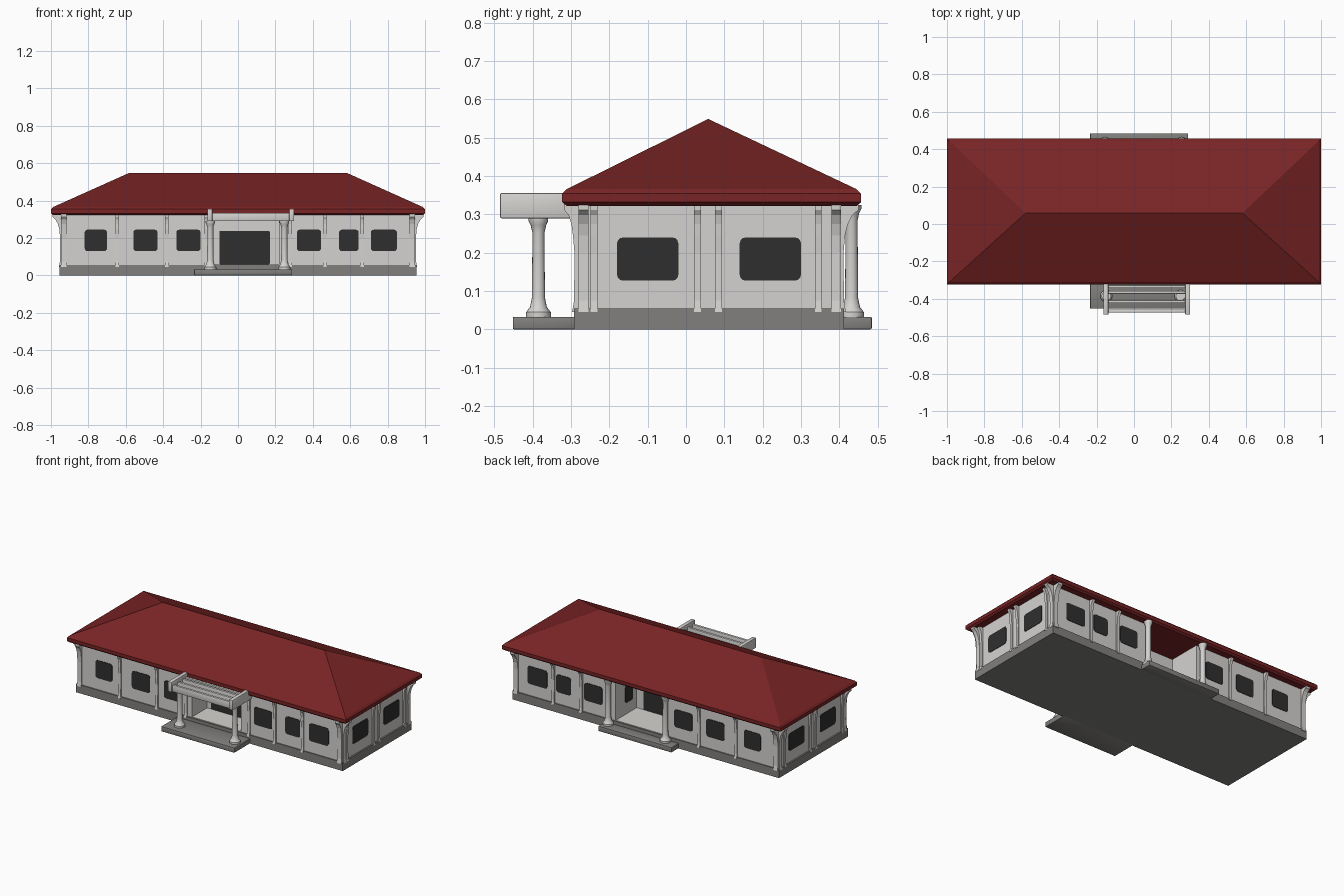
import bpy, bmesh, math
from mathutils import Vector

if "Cube" in bpy.data.objects:
    bpy.data.objects.remove(bpy.data.objects["Cube"])


def mat(name, rgb):
    m = bpy.data.materials.new(name)
    m.diffuse_color = (*rgb, 1)
    m.use_nodes = True
    m.node_tree.nodes["Principled BSDF"].inputs["Base Color"].default_value = m.diffuse_color
    return m


RED = mat("roof red", (0.19, 0.017, 0.018))
WHITE = mat("wall white", (0.66, 0.65, 0.63))
GREY = mat("stone grey", (0.22, 0.215, 0.205))
DARK = mat("window dark", (0.028, 0.028, 0.03))

X, YF, YB = 0.945, -0.285, 0.405      # wall planes
BASE, EAVE = 0.055, 0.325
RX0, RX1 = -0.13, 0.22                # entrance recess sides


def finish(name, bm, m, smooth=False):
    bmesh.ops.recalc_face_normals(bm, faces=bm.faces)
    me = bpy.data.meshes.new(name)
    bm.to_mesh(me)
    bm.free()
    me.materials.append(m)
    ob = bpy.data.objects.new(name, me)
    bpy.context.collection.objects.link(ob)
    if smooth:
        bpy.context.view_layer.objects.active = ob
        ob.select_set(True)
        bpy.ops.object.shade_smooth_by_angle(angle=math.radians(35))
        ob.select_set(False)
    return ob


def box(name, x0, x1, y0, y1, z0, z1, m, bevel=0.0):
    bm = bmesh.new()
    bmesh.ops.create_cube(bm, size=1)
    for v in bm.verts:
        v.co = Vector(((x0, x1)[v.co.x > 0], (y0, y1)[v.co.y > 0], (z0, z1)[v.co.z > 0]))
    if bevel:
        bmesh.ops.bevel(bm, geom=bm.edges[:], offset=bevel, segments=2, profile=0.5, affect='EDGES')
    return finish(name, bm, m, bevel > 0)


def prism(name, pts, direction, m, smooth=False):
    """Extrude a closed 3D outline along a direction."""
    bm = bmesh.new()
    f = bm.faces.new([bm.verts.new(p) for p in pts])
    r = bmesh.ops.extrude_face_region(bm, geom=[f])
    bmesh.ops.translate(bm, vec=direction, verts=[g for g in r["geom"] if isinstance(g, bmesh.types.BMVert)])
    return finish(name, bm, m, smooth)


def wall_frame(side, along):
    """Point on a wall, outward direction and along direction."""
    return {"front": (Vector((along, YF, 0)), Vector((0, -1, 0)), Vector((1, 0, 0))),
            "back": (Vector((along, YB, 0)), Vector((0, 1, 0)), Vector((1, 0, 0))),
            "right": (Vector((X, along, 0)), Vector((1, 0, 0)), Vector((0, 1, 0))),
            "left": (Vector((-X, along, 0)), Vector((-1, 0, 0)), Vector((0, 1, 0)))}[side]


def plate(name, p, out, tan, a, b, z0, z1, r=0.016):
    """Thin rounded window plate lying on a wall."""
    pts = []
    for i, (s, z) in enumerate(((b - r, z1 - r), (a + r, z1 - r), (a + r, z0 + r), (b - r, z0 + r))):
        for k in range(4):
            t = math.radians(90 * i + 30 * k)
            pts.append(p - out * 0.002 + tan * (s + r * math.cos(t)) + Vector((0, 0, z + r * math.sin(t))))
    prism(name, pts, out * 0.005, DARK)


def pilaster(side, along, flare, width=0.022):
    """Wall pilaster whose head curves out under the eave."""
    p, out, tan = wall_frame(side, along)
    prof = [(-0.01, BASE - 0.01), (0.012, BASE - 0.01), (0.007, 0.075), (0.006, 0.2), (0.010, 0.245),
            (0.3 * flare + 0.004, 0.275), (0.65 * flare, 0.298), (flare, 0.312), (flare, EAVE + 0.005), (-0.01, EAVE + 0.005)]
    prism(side + "_pilaster", [p + out * o + Vector((0, 0, z)) - tan * width / 2 for o, z in prof], tan * width, WHITE)


def column(name, x, y, z0, z1, r):
    """Turned round column with spread foot and head."""
    prof = [(0, z0), (r * 1.9, z0), (r * 1.9, z0 + 0.012), (r * 1.3, z0 + 0.025), (r, z0 + 0.05),
            (r * 0.92, z1 - 0.04), (r * 1.2, z1 - 0.02), (r * 1.5, z1 - 0.01), (r * 1.5, z1), (0, z1)]
    bm = bmesh.new()
    vs = [bm.verts.new((x + a, y, z)) for a, z in prof]
    es = [bm.edges.new(e) for e in zip(vs, vs[1:])]
    bmesh.ops.spin(bm, geom=vs + es, cent=(x, y, 0), axis=(0, 0, 1), angle=math.tau, steps=16)
    bmesh.ops.remove_doubles(bm, verts=bm.verts[:], dist=1e-5)
    finish(name, bm, WHITE, True)


# Plinth and entrance steps
box("plinth", -0.955, 0.955, -0.292, 0.412, 0, BASE, GREY)
box("front_step", -0.235, 0.29, -0.452, -0.28, 0, 0.033, GREY, 0.004)
box("back_step", -0.235, 0.29, 0.40, 0.485, 0, 0.033, GREY, 0.004)
box("recess_floor", RX0, RX1, YF, YB, BASE - 0.01, BASE + 0.003, WHITE)

# Walls: two wings and a set-back middle part
MF, MB = -0.13, 0.19
box("left_wing", -X, RX0, YF, YB, BASE - 0.01, EAVE + 0.005, WHITE)
box("right_wing", RX1, X, YF, YB, BASE - 0.01, EAVE + 0.005, WHITE)
box("middle_wall", RX0 - 0.01, RX1 + 0.01, MF, MB, BASE - 0.01, EAVE + 0.005, WHITE)

# Hipped roof: rim rings rising to a ridge
bm = bmesh.new()
rings = []
for inset, z in ((0.012, 0.322), (0.0, 0.332), (0.0, 0.354), (0.012, 0.366)):
    x, y0, y1 = 1 - inset, -0.323 + inset, 0.457 - inset
    rings.append([bm.verts.new(c) for c in ((-x, y0, z), (x, y0, z), (x, y1, z), (-x, y1, z))])
for a, b in zip(rings, rings[1:]):
    for i in range(4):
        j = (i + 1) % 4
        bm.faces.new((a[i], a[j], b[j], b[i]))
bm.faces.new(rings[0])
l, r = bm.verts.new((-0.58, 0.058, 0.549)), bm.verts.new((0.58, 0.058, 0.549))
t = rings[-1]
for f in ((t[0], t[1], r, l), (t[1], t[2], r), (t[2], t[3], l, r), (t[3], t[0], l)):
    bm.faces.new(f)
finish("hipped_roof", bm, RED)

# Windows
spans = ((-0.82, -0.70), (-0.56, -0.43), (-0.33, -0.20), (0.315, 0.445), (0.54, 0.645), (0.71, 0.85))
for side in ("front", "back"):
    p, out, tan = wall_frame(side, 0)
    for a, b in spans:
        plate(side + "_window", p, out, tan, a, b, 0.13, 0.245)
for side in ("left", "right"):
    p, out, tan = wall_frame(side, 0)
    for a, b in ((-0.18, -0.02), (0.14, 0.30)):
        plate(side + "_window", p, out, tan, a, b, 0.127, 0.24)

# Glazed doors in the recesses
ex, ey = Vector((1, 0, 0)), Vector((0, 1, 0))
plate("front_door", ey * MF, -ey, ex, -0.10, 0.17, BASE + 0.004, 0.238, 0.006)
plate("back_door", ey * MB, ey, ex, -0.07, 0.17, BASE + 0.004, 0.238, 0.006)
plate("recess_window", ex * RX1, -ex, ey, 0.23, 0.31, 0.13, 0.24)

# Pilasters
for x in (-0.932, -0.645, -0.38, -0.17, 0.28, 0.465, 0.665, 0.932):
    big = abs(x) > 0.9
    pilaster("front", x, 0.033 if big else 0.018, 0.03 if big else 0.018)
    if x not in (-0.17, 0.28):
        pilaster("back", x, 0.045 if big else 0.025, 0.03 if big else 0.018)
for side in ("left", "right"):
    for y in (-0.268, -0.24, 0.03, 0.085, 0.345, 0.392):
        big = y < -0.25 or y > 0.38
        pilaster(side, y, 0.046 if big else 0.025, 0.026 if big else 0.018)

# Entrance columns
for x in (-0.148, 0.248):
    column("front_column", x, -0.385, 0.033, 0.292, 0.017)
for x in (-0.155, 0.255):
    column("back_column", x, 0.432, 0.033, EAVE, 0.017)

# Pergola over the front entrance
for x in (-0.15, 0.287):
    box("pergola_side_beam", x - 0.013, x + 0.013, -0.485, -0.285, 0.29, 0.356, WHITE, 0.004)
for y in (-0.465, -0.415, -0.365, -0.335):
    box("pergola_cross_beam", -0.15, 0.287, y - 0.008, y + 0.008, 0.29, 0.335, WHITE, 0.003)
